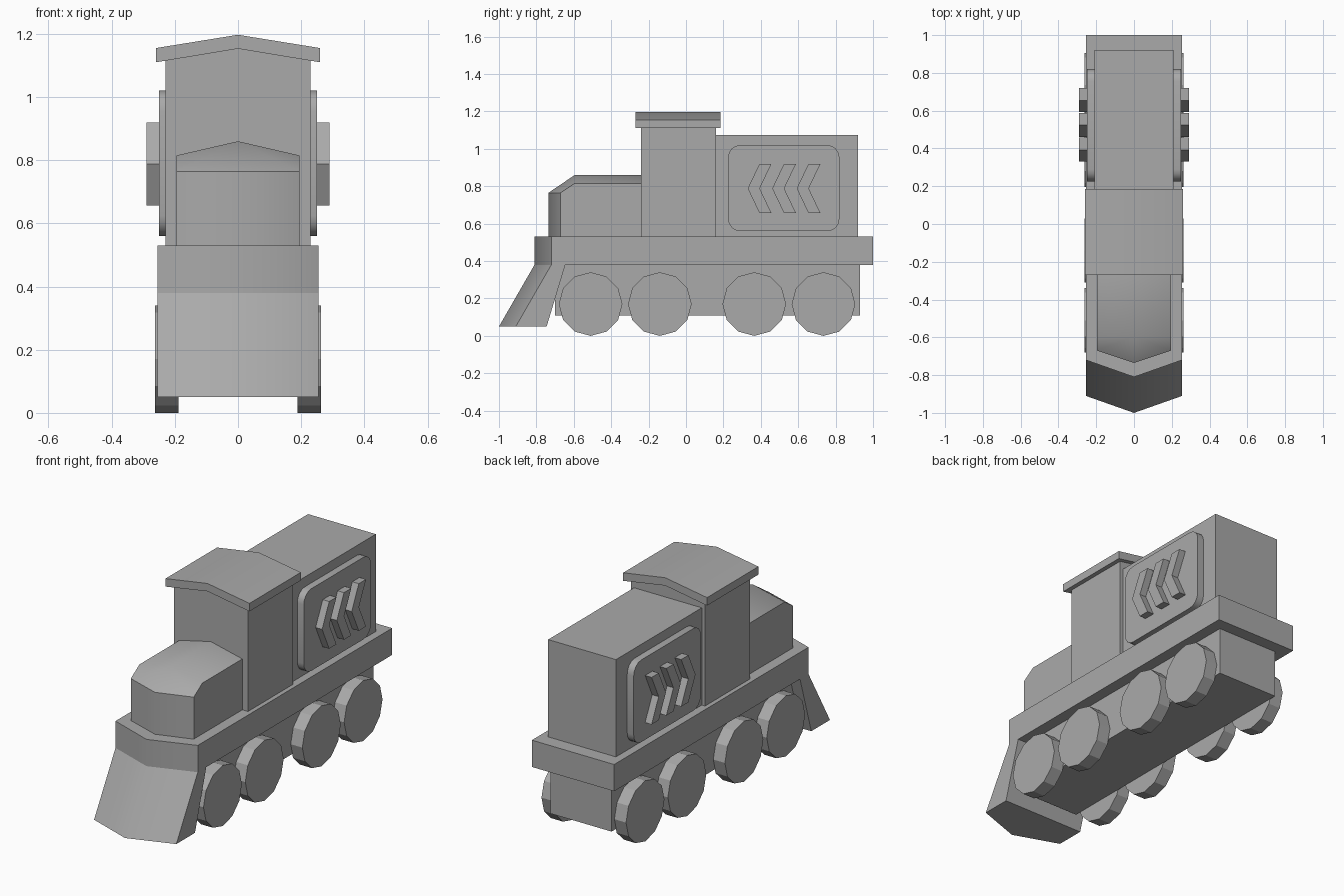
import bpy, bmesh, math
from mathutils import Vector

if "Cube" in bpy.data.objects:
    bpy.data.objects.remove(bpy.data.objects["Cube"], do_unlink=True)

grey = bpy.data.materials.new("plain grey")
grey.use_nodes = True
colour = (0.4, 0.4, 0.4, 1)
grey.diffuse_color = colour
grey.node_tree.nodes["Principled BSDF"].inputs["Base Color"].default_value = colour


def finish(name, bm, smooth=True):
    bmesh.ops.recalc_face_normals(bm, faces=bm.faces)
    mesh = bpy.data.meshes.new(name)
    bm.to_mesh(mesh)
    bm.free()
    mesh.materials.append(grey)
    obj = bpy.data.objects.new(name, mesh)
    bpy.context.collection.objects.link(obj)
    if smooth:
        bpy.ops.object.select_all(action='DESELECT')
        obj.select_set(True)
        bpy.context.view_layer.objects.active = obj
        bpy.ops.object.shade_smooth_by_angle(angle=math.radians(42))
    return obj


def prism(name, profile, axis, start, end, smooth=True):
    """Extrude a 2D profile along an axis; the profile uses the other two axes in order."""
    def place(p, d):
        c = list(p)
        c.insert("xyz".index(axis), d)
        return Vector(c)
    bm = bmesh.new()
    a = [bm.verts.new(place(p, start)) for p in profile]
    b = [bm.verts.new(place(p, end)) for p in profile]
    bm.faces.new(a)
    bm.faces.new(b)
    for i in range(len(a)):
        j = (i + 1) % len(a)
        bm.faces.new((a[i], a[j], b[j], b[i]))
    return finish(name, bm, smooth)


def hull(name, points):
    """Convex solid symmetric in x, from points on its left half."""
    bm = bmesh.new()
    for x, y, z in points:
        for px in {x, -x}:
            bm.verts.new((px, y, z))
    bmesh.ops.convex_hull(bm, input=bm.verts)
    bmesh.ops.dissolve_limit(bm, angle_limit=0.01, verts=bm.verts, edges=bm.edges)
    return finish(name, bm)


def box(name, half_width, y0, y1, z0, z1):
    w = half_width
    return prism(name, [(-w, z0), (w, z0), (w, z1), (-w, z1)], "y", y0, y1, False)


# Running deck with a pointed front
W = 0.255
prism("deck", [(-W, -0.72), (0, -0.81), (W, -0.72), (W, 1), (-W, 1)], "z", 0.38, 0.53)

# Sloping plow under the nose
hull("plow", [(0, -0.81, 0.38), (W, -0.72, 0.38), (W, -0.645, 0.38),
              (0, -1, 0.05), (W, -0.91, 0.05), (W, -0.745, 0.05)])

# Underframe and rear body
box("underframe", 0.19, -0.7, 0.93, 0.11, 0.38)
box("engine_housing", 0.21, 0.15, 0.92, 0.53, 1.075)

# Cab and gabled roof
prism("cab", [(-0.23, 0.53), (0.23, 0.53), (0.23, 1.118), (0, 1.155), (-0.23, 1.118)],
      "y", -0.24, 0.16, False)
prism("cab_roof", [(-0.26, 1.11), (0, 1.153), (0.26, 1.11),
                   (0.26, 1.155), (0, 1.197), (-0.26, 1.155)], "y", -0.27, 0.185)

# Front hood with a sloped, pointed nose
H = 0.195
hull("hood", [(H, -0.24, 0.53), (H, -0.24, 0.815), (0, -0.24, 0.86),
              (H, -0.595, 0.815), (0, -0.595, 0.86),
              (H, -0.67, 0.765), (0, -0.735, 0.765),
              (H, -0.67, 0.53), (0, -0.735, 0.53)])

# Rounded panel outline
panel = []
R = 0.065
corners = [(0.82 - R, 1.02 - R), (0.225 + R, 1.02 - R), (0.225 + R, 0.56 + R), (0.82 - R, 0.56 + R)]
for k, (cy, cz) in enumerate(corners):
    for i in range(5):
        a = math.pi / 2 * (k + i / 4)
        panel.append((cy + R * math.cos(a), cz + R * math.sin(a)))

chevron = [(0.33, 0.788), (0.393, 0.92), (0.457, 0.92),
           (0.394, 0.788), (0.457, 0.656), (0.393, 0.656)]
disc = [(0.17 * math.sin(i * math.pi / 6), 0.17 * math.cos(i * math.pi / 6)) for i in range(12)]

# Panels, chevrons and wheels on both sides
for side, s in (("left", 1), ("right", -1)):
    prism(side + "_panel", panel, "x", s * 0.2, s * 0.25)
    for n in range(3):
        prism(f"{side}_chevron_{n + 1}", [(y + n * 0.131, z) for y, z in chevron],
              "x", s * 0.24, s * 0.29, False)
    for n, wy in enumerate((-0.51, -0.14, 0.365, 0.735)):
        prism(f"{side}_wheel_{n + 1}", [(wy + y, 0.17 + z) for y, z in disc],
              "x", s * 0.188, s * 0.262, False)
